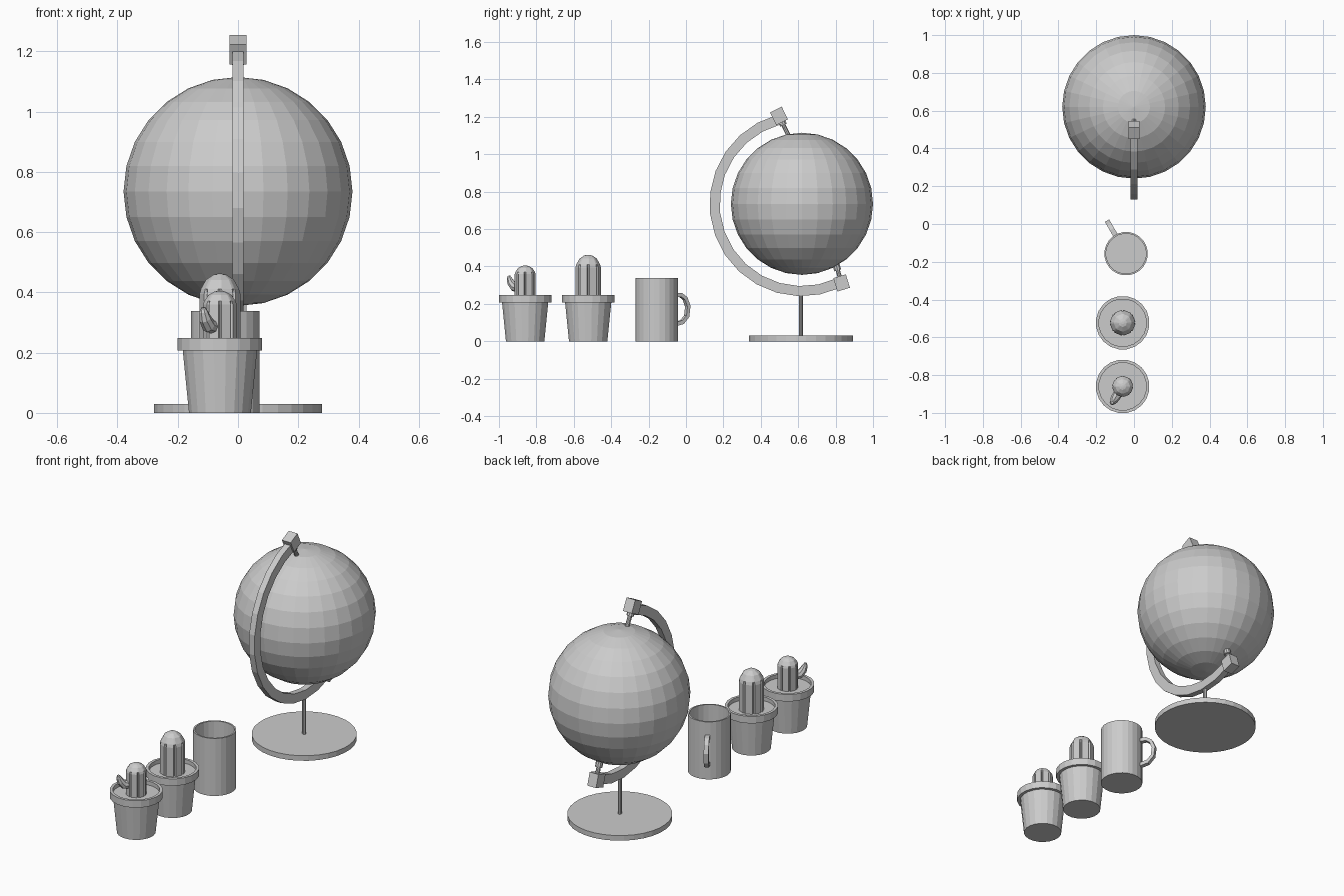
import bpy, bmesh
from math import sin, cos, pi, radians
from mathutils import Vector, Matrix

if "Cube" in bpy.data.objects:
    bpy.data.objects.remove(bpy.data.objects["Cube"])


def add_mesh(name, verts, faces):
    me = bpy.data.meshes.new(name)
    me.from_pydata(verts, [], faces)
    bm = bmesh.new()
    bm.from_mesh(me)
    bmesh.ops.recalc_face_normals(bm, faces=bm.faces)
    bm.to_mesh(me)
    bm.free()
    ob = bpy.data.objects.new(name, me)
    bpy.context.collection.objects.link(ob)
    return ob


def skin(name, rings, closed=False):
    """Bridge equal vertex rings, capping both ends unless closed."""
    n = len(rings[0])
    m = len(rings)
    faces = []
    for i in range(m if closed else m - 1):
        a, b = i * n, (i + 1) % m * n
        faces += [(a + j, a + (j + 1) % n, b + (j + 1) % n, b + j) for j in range(n)]
    if not closed:
        faces += [tuple(range(n)), tuple(range((m - 1) * n, m * n))]
    return add_mesh(name, [v for r in rings for v in r], faces)


def lathe(name, profile, x, y, n):
    rings = [[(x + r * cos(2 * pi * (j + .5) / n), y + r * sin(2 * pi * (j + .5) / n), z)
              for j in range(n)] for r, z in profile]
    return skin(name, rings)


def rod(name, a, b, r, n=10):
    a, b = Vector(a), Vector(b)
    q = (b - a).to_track_quat('Z', 'Y')
    return skin(name, [[p + q @ Vector((r * cos(2 * pi * j / n), r * sin(2 * pi * j / n), 0))
                        for j in range(n)] for p in (a, b)])


def box(name, loc, size, tilt):
    bm = bmesh.new()
    bmesh.ops.create_cube(bm, size=1, matrix=Matrix.Translation(loc)
                          @ Matrix.Rotation(tilt, 4, 'X') @ Matrix.Diagonal((*size, 1)))
    me = bpy.data.meshes.new(name)
    bm.to_mesh(me)
    bm.free()
    ob = bpy.data.objects.new(name, me)
    bpy.context.collection.objects.link(ob)


# Globe ball
CY, CZ = 0.62, 0.735
bpy.ops.mesh.primitive_uv_sphere_add(segments=28, ring_count=14, radius=0.38, location=(0, CY, CZ))
bpy.context.object.name = "globe_ball"

# Stand
lathe("globe_base", [(0.28, 0), (0.28, 0.03)], 0, 0.615, 32)
rod("globe_post", (0, 0.615, 0.02), (0, 0.615, 0.26), 0.011)

# Half-ring arm
rings = []
for i in range(15):
    a = radians(105 + 190 * i / 14)
    rings.append([(x, CY + r * cos(a), CZ + r * sin(a))
                  for x, r in ((-.018, .44), (.018, .44), (.018, .494), (-.018, .494))])
skin("globe_arm", rings)

# End blocks and pivot pins
for name, y, z, tilt, s in (("upper", .497, 1.205, radians(26), -1), ("lower", .832, .312, radians(17), 1)):
    c = Vector((0, y, z))
    d = Vector((0, -sin(tilt), cos(tilt))) * s
    box(name + "_block", c, (.057, .07, .075), tilt)
    rod(name + "_pin", c, c + d * .115, .012)
    collar = (.03, .055) if s < 0 else (.07, .1)
    rod(name + "_collar", c + d * collar[0], c + d * collar[1], .02)

# Mug with hollow inside
MX, MY = -0.042, -0.157
lathe("mug_body", [(.115, 0), (.115, .338), (.106, .338), (.106, .015)], MX, MY, 24)

# Mug handle, swept in a vertical plane
out = Vector((-.5, .866, 0))
side = Vector((.866, .5, 0))
outer = [(.108, .26), (.15, .258), (.183, .235), (.202, .19), (.194, .13), (.16, .092), (.108, .08)]
inner = [(.108, .238), (.146, .238), (.168, .222), (.183, .185), (.177, .138), (.152, .112), (.108, .102)]
rings = []
for (ro, zo), (ri, zi) in zip(outer, inner):
    rings.append([Vector((MX, MY, z)) + out * r + side * w
                  for r, z, w in ((ro, zo, -.013), (ro, zo, .013), (ri, zi, .013), (ri, zi, -.013))])
skin("mug_handle", rings)

# Plant pots with cacti
PX = -0.06
for tag, y, r, top, shoulder in (("small", -.86, .056, .405, .36), ("tall", -.523, .068, .462, .395)):
    lathe(tag + "_pot", [(.104, 0), (.125, .207), (.142, .207), (.142, .248), (.126, .248), (.126, .225)],
          PX, y, 20)
    # ribbed stem: every third vertex pulled inward as a groove
    h = top - shoulder
    rings = []
    for k, z, g in ((1, .22, .84), (1, shoulder, .84), (.93, shoulder + .25 * h, 1),
                    (.68, shoulder + .7 * h, 1), (.32, top - .05 * h, 1), (.1, top, 1)):
        ring = []
        for j in range(24):
            a = 2 * pi * (j // 3 + (0, .12, .88)[j % 3]) / 8
            rr = r * k * (g if j % 3 == 0 else 1)
            ring.append((PX + rr * cos(a), y + rr * sin(a), z))
        rings.append(ring)
    skin(tag + "_cactus", rings)

# Side arm of the small cactus, curving up
d = Vector((-.54, -.84, 0))
s = Vector((.84, -.54, 0))
rings = []
for r, z, w, t in ((.035, .285, .024, 80), (.07, .29, .024, 65), (.09, .312, .021, 35), (.1, .335, .015, 15),
                   (.103, .35, .007, 10)):
    t = radians(t)
    up = Vector((0, 0, 1)) * sin(t) - d * cos(t)
    c = Vector((PX, -.86, z)) + d * r
    rings.append([c + (s * cos(2 * pi * j / 8) + up * sin(2 * pi * j / 8)) * w for j in range(8)])
skin("small_cactus_arm", rings)
